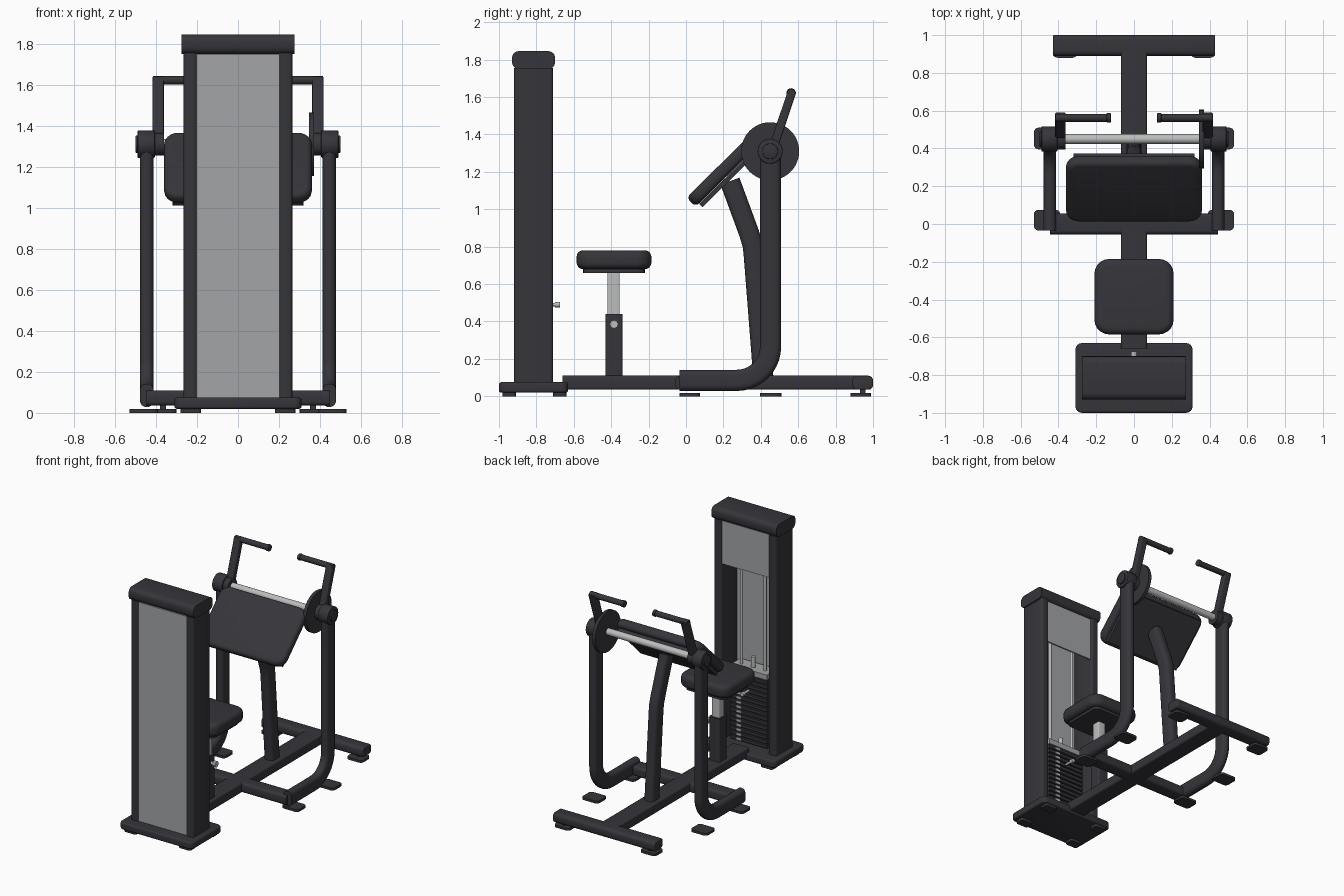
import bpy, bmesh, math
from mathutils import Vector

if "Cube" in bpy.data.objects:
    bpy.data.objects.remove(bpy.data.objects["Cube"])


def material(name, rgb):
    m = bpy.data.materials.new(name)
    m.diffuse_color = (*rgb, 1)
    m.use_nodes = True
    m.node_tree.nodes["Principled BSDF"].inputs["Base Color"].default_value = m.diffuse_color
    return m


DARK = material("charcoal", (0.036, 0.035, 0.043))
GREY = material("panel grey", (0.37, 0.375, 0.39))
SILVER = material("silver", (0.50, 0.51, 0.51))


def finish(name, bm, mat):
    bmesh.ops.recalc_face_normals(bm, faces=bm.faces)
    me = bpy.data.meshes.new(name)
    bm.to_mesh(me)
    bm.free()
    me.materials.append(mat)
    ob = bpy.data.objects.new(name, me)
    bpy.context.collection.objects.link(ob)
    bpy.ops.object.select_all(action='DESELECT')
    ob.select_set(True)
    bpy.context.view_layer.objects.active = ob
    bpy.ops.object.shade_smooth_by_angle(angle=math.radians(35))
    return ob


def box(name, x, y, z, mat, corner=0, axis=2, edge=0, seg=4):
    """Box from ranges; corner rounds edges along axis, edge rounds the two end rims."""
    bm = bmesh.new()
    bmesh.ops.create_cube(bm, size=1)
    rng = (x, y, z)
    size = [b - a for a, b in rng]
    bmesh.ops.scale(bm, vec=size, verts=bm.verts)
    if corner:
        es = [e for e in bm.edges
              if abs((e.verts[0].co - e.verts[1].co).normalized()[axis]) > 0.9]
        bmesh.ops.bevel(bm, geom=es, offset=corner, segments=seg, profile=0.5, affect='EDGES')
    if edge:
        h = size[axis] / 2 - 1e-4
        es = [e for e in bm.edges if abs(e.verts[0].co[axis]) > h
              and e.verts[0].co[axis] * e.verts[1].co[axis] > 0
              and abs(e.verts[1].co[axis]) > h]
        bmesh.ops.bevel(bm, geom=es, offset=edge, segments=seg, profile=0.5, affect='EDGES')
    ob = finish(name, bm, mat)
    ob.location = [(a + b) / 2 for a, b in rng]
    return ob


def rod(name, p0, p1, r, mat, seg=24, rim=0):
    """Cylinder between two points, with optional rounded rims."""
    bm = bmesh.new()
    p0, p1 = Vector(p0), Vector(p1)
    bmesh.ops.create_cone(bm, cap_ends=True, segments=seg, radius1=r, radius2=r,
                          depth=(p1 - p0).length)
    if rim:
        es = [e for e in bm.edges if abs(e.verts[0].co.z - e.verts[1].co.z) < 1e-5]
        bmesh.ops.bevel(bm, geom=es, offset=rim, segments=2, profile=0.5, affect='EDGES')
    ob = finish(name, bm, mat)
    ob.location = (p0 + p1) / 2
    ob.rotation_euler = (p1 - p0).to_track_quat('Z', 'Y').to_euler()
    return ob


def sweep(name, path, x, w, d, mat, r):
    """Rounded tube, w wide in x and d deep, along a (y, z) path."""
    prof = []
    for cx, cy, a0 in ((1, 1, 0), (-1, 1, 90), (-1, -1, 180), (1, -1, 270)):
        for k in range(5):
            a = math.radians(a0 + k * 22.5)
            prof.append((cx * (w / 2 - r) + r * math.cos(a), cy * (d / 2 - r) + r * math.sin(a)))
    bm = bmesh.new()
    pts = [Vector(p) for p in path]
    rings = []
    for i, p in enumerate(pts):
        t0 = (p - pts[max(i - 1, 0)]).normalized()
        t1 = (pts[min(i + 1, len(pts) - 1)] - p).normalized()
        t = (t0 + t1).normalized()
        n = Vector((-t.y, t.x)) / max(t.dot(t1 if i == 0 else t0), 0.5)
        rings.append([bm.verts.new((x + u, p.x + n.x * v, p.y + n.y * v)) for u, v in prof])
    for a, b in zip(rings, rings[1:]):
        for k in range(len(prof)):
            j = (k + 1) % len(prof)
            bm.faces.new((a[k], a[j], b[j], b[k]))
    bm.faces.new(rings[0])
    bm.faces.new(rings[-1])
    return finish(name, bm, mat)


def arc(cy, cz, r, a0, a1, n):
    return [(cy + r * math.cos(math.radians(a0 + (a1 - a0) * i / n)),
             cz + r * math.sin(math.radians(a0 + (a1 - a0) * i / n))) for i in range(n + 1)]


# Weight tower housing
box("tower_base", (-0.31, 0.31), (-1.0, -0.63), (0.02, 0.075), DARK, 0.035, 2, 0.012)
box("tower_cap", (-0.275, 0.275), (-0.93, -0.70), (1.75, 1.845), DARK, 0.035, 0)
box("front_panel", (-0.205, 0.205), (-0.914, -0.90), (0.075, 1.75), GREY)
box("rear_upper_panel", (-0.205, 0.205), (-0.735, -0.722), (1.42, 1.75), GREY)

# Weight stack with labels, guide rods and selector pin
for i in range(15):
    z = 0.085 + i * 0.035
    box("weight_plate", (-0.155, 0.155), (-0.88, -0.755), (z, z + 0.029), DARK, 0.004, 0, seg=1)
    box("weight_label", (0.06, 0.10), (-0.756, -0.751), (z + 0.005, z + 0.024), SILVER)
box("top_plate", (-0.155, 0.155), (-0.88, -0.755), (0.61, 0.65), GREY)
rod("stack_stem", (0, -0.815, 0.65), (0, -0.815, 0.73), 0.016, SILVER, 16)
rod("selector_pin", (0, -0.76, 0.49), (0, -0.69, 0.49), 0.009, SILVER, 12)
rod("selector_knob", (0, -0.70, 0.49), (0, -0.675, 0.49), 0.015, SILVER, 16)

# Floor frame
box("main_beam", (-0.07, 0.07), (-0.66, 0.93), (0.035, 0.11), DARK, 0.012, 1)
box("rear_crossbar", (-0.43, 0.43), (0.89, 1.0), (0.035, 0.11), DARK, 0.025, 0, 0.008)
box("middle_crossbar", (-0.445, 0.445), (-0.055, 0.055), (0.035, 0.11), DARK, 0.02, 0)

# Seat and its post
box("seat_cushion", (-0.21, 0.21), (-0.585, -0.185), (0.68, 0.78), DARK, 0.08, 2, 0.035, 5)
box("seat_plate", (-0.17, 0.17), (-0.55, -0.22), (0.66, 0.685), DARK, 0.04)
box("seat_slider", (-0.032, 0.032), (-0.42, -0.355), (0.40, 0.67), SILVER, 0.006)
box("seat_post", (-0.045, 0.045), (-0.43, -0.34), (0.10, 0.44), DARK, 0.01)
rod("seat_pin", (0.04, -0.385, 0.385), (0.075, -0.385, 0.385), 0.012, SILVER, 12)
rod("seat_knob", (0.065, -0.385, 0.385), (0.09, -0.385, 0.385), 0.023, SILVER, 8)

# Arm pad with backing plate, tilted back on a bent support
pad = box("arm_pad", (-0.36, 0.36), (-0.035, 0.415), (1.16, 1.23), DARK, 0.07, 2, 0.028, 5)
pad.location = (0, 0.187, 1.195)
plate = box("pad_plate", (-0.32, 0.32), (0, 0.40), (0, 0.025), DARK)
plate.location = (0, 0.222, 1.160)
for ob in (pad, plate):
    ob.rotation_euler.x = math.radians(44.5)
sweep("pad_support", [(0.415, 0.08), (0.362, 0.76), (0.356, 0.81), (0.338, 0.87), (0.235, 1.15)],
      0, 0.08, 0.108, DARK, 0.03)

# Pivot axle and cam disk
rod("pivot_axle", (-0.37, 0.45, 1.31), (0.37, 0.45, 1.31), 0.026, SILVER)
rod("cam_disk", (0.345, 0.45, 1.31), (0.37, 0.45, 1.31), 0.155, DARK, 48)

# Paired parts
frame_path = [(-0.035, 0.085), (0.24, 0.085)] + arc(0.272, 0.265, 0.18, -90, 0, 10) + [(0.452, 1.31)]
for s in (-1, 1):
    def span(a, b):
        return tuple(sorted((s * a, s * b)))
    box("tower_column", span(0.198, 0.265), (-0.92, -0.71), (0.07, 1.755), DARK, 0.018)
    rod("guide_rod", (s * 0.10, -0.815, 0.08), (s * 0.10, -0.815, 1.75), 0.011, SILVER, 12)
    sweep("side_frame", frame_path, s * 0.445, 0.066, 0.113, DARK, 0.03)
    rod("pivot_hub", (s * 0.405, 0.45, 1.31), (s * 0.49, 0.45, 1.31), 0.067, DARK, 32, 0.006)
    rod("pivot_cap", (s * 0.485, 0.45, 1.31), (s * 0.50, 0.45, 1.31), 0.042, DARK, 24, 0.004)
    rod("pivot_collar", (s * 0.362, 0.45, 1.31), (s * 0.41, 0.45, 1.31), 0.055, DARK, 32)
    sweep("lever_arm", [(0.45, 1.28), (0.568, 1.632)], s * 0.39, 0.056, 0.046, DARK, 0.008)
    rod("handle", (s * 0.415, 0.562, 1.622), (s * 0.135, 0.562, 1.622), 0.021, DARK, 20)
    rod("handle_end", (s * 0.145, 0.562, 1.622), (s * 0.122, 0.562, 1.622), 0.025, DARK, 20, 0.004)
    # Floor feet
    box("front_foot", span(0.39, 0.53), (-0.035, 0.075), (0, 0.018), DARK, 0.025)
    box("middle_foot", span(0.39, 0.53), (0.395, 0.51), (0, 0.018), DARK, 0.025)
    box("rear_foot", span(0.30, 0.43), (0.88, 0.99), (0, 0.018), DARK, 0.025)
    box("rear_foot_pin", span(0.35, 0.38), (0.93, 0.96), (0.015, 0.04), DARK)
    for y in (-0.945, -0.675):
        box("tower_foot", span(0.18, 0.28), (y - 0.035, y + 0.035), (0, 0.025), DARK, 0.015)
